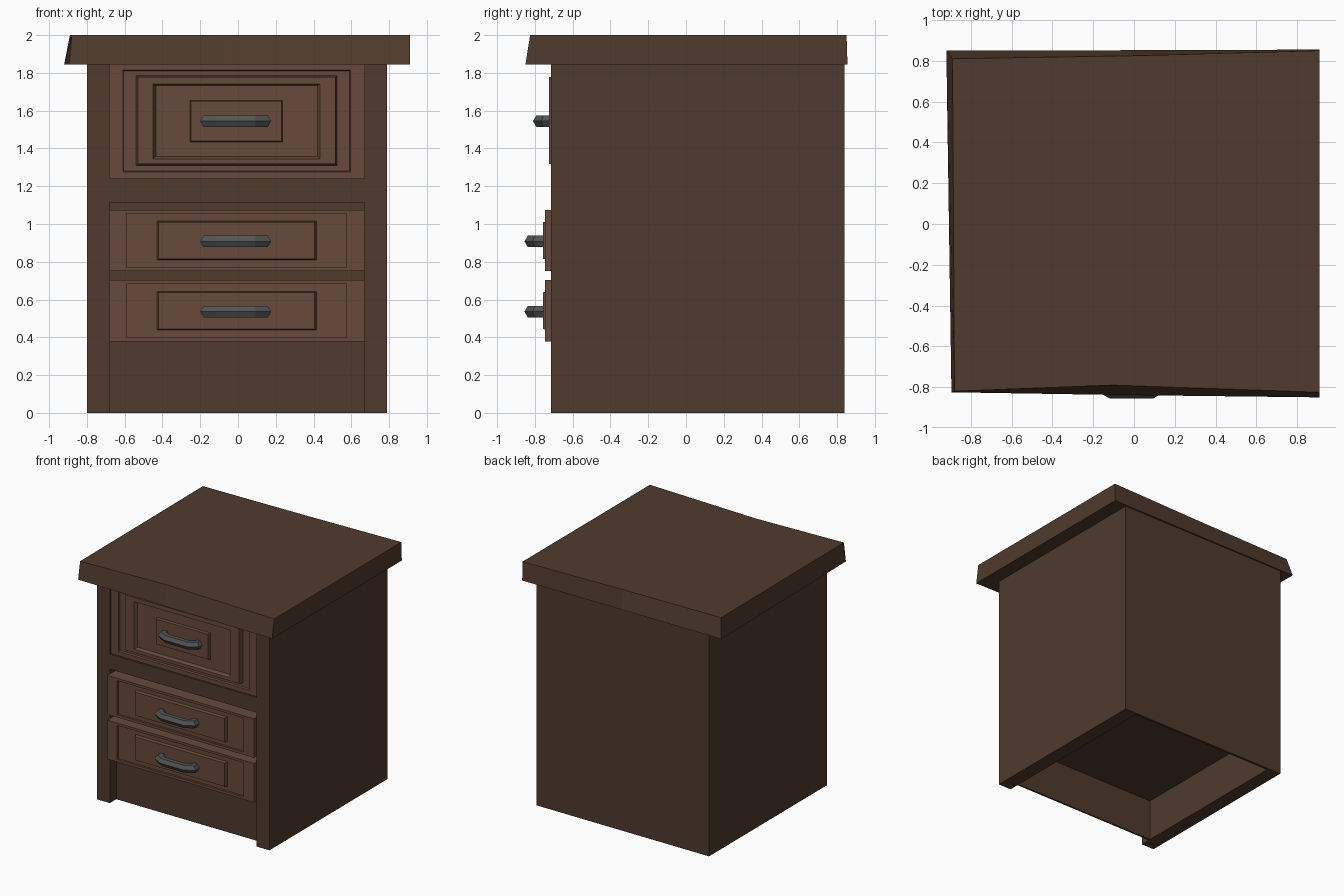
import bpy, bmesh, math
from mathutils import Vector

if "Cube" in bpy.data.objects:
    bpy.data.objects.remove(bpy.data.objects["Cube"])


def material(name, col):
    m = bpy.data.materials.new(name)
    m.diffuse_color = (*col, 1)
    m.use_nodes = True
    m.node_tree.nodes["Principled BSDF"].inputs["Base Color"].default_value = m.diffuse_color
    return m


WOOD = material("dark_wood", (0.078, 0.043, 0.026))
DRAWER = material("drawer_wood", (0.135, 0.067, 0.043))
METAL = material("handle_metal", (0.085, 0.09, 0.09))


def loft(name, rings, mat):
    """Closed skin through a list of equally sized point rings."""
    bm = bmesh.new()
    rows = [[bm.verts.new(p) for p in r] for r in rings]
    n = len(rows[0])
    for a, b in zip(rows, rows[1:]):
        for i in range(n):
            j = (i + 1) % n
            bm.faces.new((a[i], a[j], b[j], b[i]))
    bm.faces.new(rows[0][::-1])
    bm.faces.new(rows[-1])
    bmesh.ops.recalc_face_normals(bm, faces=bm.faces)
    me = bpy.data.meshes.new(name)
    bm.to_mesh(me)
    bm.free()
    ob = bpy.data.objects.new(name, me)
    bpy.context.collection.objects.link(ob)
    me.materials.append(mat)
    return ob


def box(name, x0, x1, y0, y1, z0, z1, mat=WOOD):
    ring = [(x0, y0), (x1, y0), (x1, y1), (x0, y1)]
    return loft(name, [[(x, y, z) for x, y in ring] for z in (z0, z1)], mat)


def panel(name, steps):
    """Stepped drawer front from nested rectangles (x0, x1, z0, z1, depth)."""
    rings = [[(x0, y, z0), (x1, y, z0), (x1, y, z1), (x0, y, z1)]
             for x0, x1, z0, z1, y in steps]
    return loft(name, rings, DRAWER)


def handle(name, z, wall, front):
    """Bowed six-sided bar, mitred at the bends."""
    r = 0.035
    c = front + r
    path = [Vector(p) for p in ((-0.165, wall + 0.01), (-0.165, c + 0.03), (-0.11, c),
                                (0.085, c), (0.14, c + 0.03), (0.14, wall + 0.01))]
    rings = []
    for i, p in enumerate(path):
        d0 = (p - path[max(i - 1, 0)]).normalized()
        d1 = (path[min(i + 1, 5)] - p).normalized()
        t = (d0 + d1).normalized()
        side = Vector((-t.y, t.x))
        ref = d0 if i else d1
        k = 1 / max(0.5, t.dot(ref))
        ring = []
        for s in range(6):
            a = math.tau * s / 6
            q = p + side * (r * k * math.cos(a))
            ring.append((q.x, q.y, z + r * math.sin(a)))
        rings.append(ring)
    return loft(name, rings, METAL)


# Carcass: sides, inner block, back, plinth and rail
box("left_side", -0.80, -0.68, -0.715, 0.84, 0, 1.845)
box("right_side", 0.67, 0.79, -0.715, 0.84, 0, 1.845)
box("inner_block", -0.68, 0.67, -0.63, 0.82, 0.35, 1.845)
box("back_panel", -0.68, 0.67, 0.82, 0.84, 0, 1.845)
box("plinth", -0.68, 0.67, -0.63, -0.615, 0, 0.375)
box("middle_rail", -0.68, 0.67, -0.715, -0.63, 1.115, 1.24)

# Uneven table top, slightly narrower above
low = [(-0.895, -0.825), (-0.10, -0.838), (0.91, -0.85), (0.91, 0.855), (0, 0.852), (-0.92, 0.85)]
high = [(-0.88, -0.82), (-0.10, -0.79), (0.91, -0.825), (0.91, 0.85), (0, 0.825), (-0.89, 0.81)]
loft("table_top", [[(x, y, 1.845) for x, y in low], [(x, y, 2.0) for x, y in high]], WOOD)

# Large upper drawer with nested mouldings
panel("upper_drawer", [
    (-0.68, 0.67, 1.24, 1.845, -0.63), (-0.68, 0.67, 1.24, 1.845, -0.70),
    (-0.61, 0.595, 1.275, 1.815, -0.70), (-0.605, 0.59, 1.28, 1.81, -0.685),
    (-0.54, 0.525, 1.31, 1.785, -0.685), (-0.53, 0.515, 1.318, 1.777, -0.725),
    (-0.45, 0.435, 1.345, 1.742, -0.725), (-0.435, 0.42, 1.358, 1.732, -0.70),
    (-0.255, 0.235, 1.435, 1.655, -0.70), (-0.25, 0.23, 1.44, 1.65, -0.72)])
handle("upper_handle", 1.545, -0.72, -0.81)

# Two matching lower drawers
for label, z in (("middle", 0.75), ("bottom", 0.378)):
    panel(label + "_drawer", [
        (-0.68, 0.67, z, z + 0.325, -0.63), (-0.68, 0.67, z, z + 0.325, -0.747),
        (-0.59, 0.575, z + 0.022, z + 0.305, -0.747), (-0.59, 0.575, z + 0.022, z + 0.305, -0.73),
        (-0.43, 0.415, z + 0.06, z + 0.265, -0.73), (-0.42, 0.405, z + 0.066, z + 0.26, -0.757)])
    handle(label + "_handle", z + 0.158, -0.755, -0.855)
